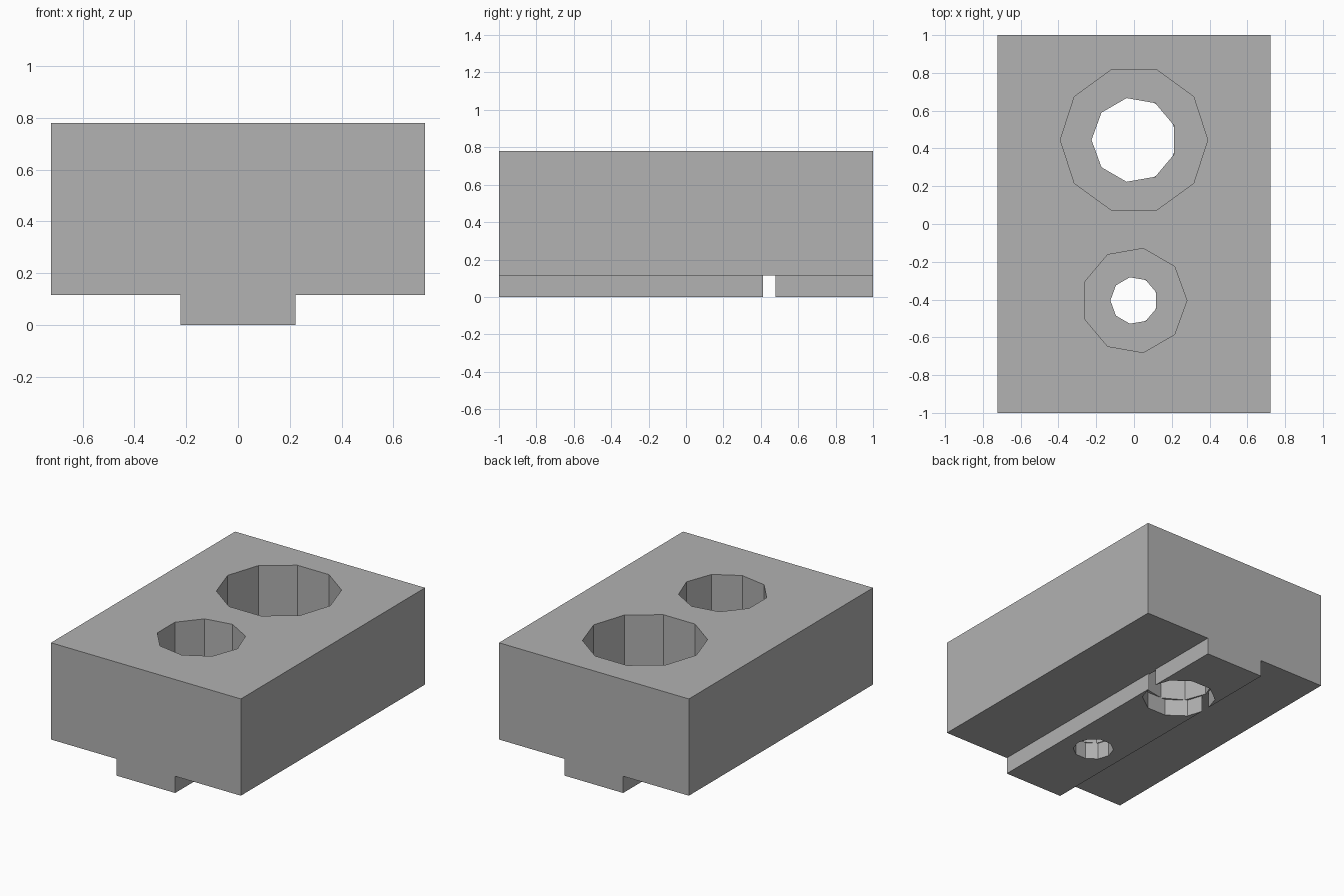
import bpy
import math

default = bpy.data.objects.get("Cube")
if default:
    bpy.data.objects.remove(default, do_unlink=True)

grey = bpy.data.materials.new("plain_grey")
grey.use_nodes = True
colour = (0.445, 0.445, 0.445, 1)
grey.diffuse_color = colour
grey.node_tree.nodes["Principled BSDF"].inputs["Base Color"].default_value = colour

SEAM, TOP = 0.115, 0.78   # underside and top of the block
FLOOR = 0.285             # floor of the wide recesses
BIG_Y, SMALL_Y = 0.445, -0.405


def box(name, width, low, high):
    bpy.ops.mesh.primitive_cube_add(size=1, location=(0, 0, (low + high) / 2))
    obj = bpy.context.object
    obj.name = name
    obj.scale = (width, 2, high - low)
    bpy.ops.object.transform_apply(location=True, rotation=False, scale=True)
    obj.data.materials.append(grey)
    return obj


def drill(target, y, radius, sides, low, high, first_angle=0):
    """Cut a vertical many-sided hole whose first corner lies at first_angle from +x."""
    bpy.ops.mesh.primitive_cylinder_add(
        vertices=sides, radius=radius, depth=high - low,
        location=(0, y, (low + high) / 2),
        rotation=(0, 0, first_angle - math.pi / 2))
    cutter = bpy.context.object
    cutter.hide_render = True
    cutter.data.materials.append(grey)
    bpy.context.view_layer.objects.active = target
    mod = target.modifiers.new("hole", "BOOLEAN")
    mod.operation = "DIFFERENCE"
    mod.solver = "EXACT"
    mod.object = cutter
    bpy.ops.object.modifier_apply(modifier=mod.name)
    bpy.data.objects.remove(cutter, do_unlink=True)


# Main block: narrow through holes, then wide recesses from the top
block = box("block", 1.444, SEAM, TOP)
drill(block, BIG_Y, 0.225, 9, 0, 0.5, math.pi)
drill(block, SMALL_Y, 0.125, 9, 0, 0.5, math.pi)
drill(block, BIG_Y, 0.39, 10, FLOOR, 1)
drill(block, SMALL_Y, 0.28, 9, FLOOR, 1)

# Guide rail underneath: the big hole just breaks through its sides
rail = box("guide_rail", 0.445, 0, SEAM)
drill(rail, BIG_Y, 0.233, 10, -0.2, 0.4)
drill(rail, SMALL_Y, 0.129, 10, -0.2, 0.4)
